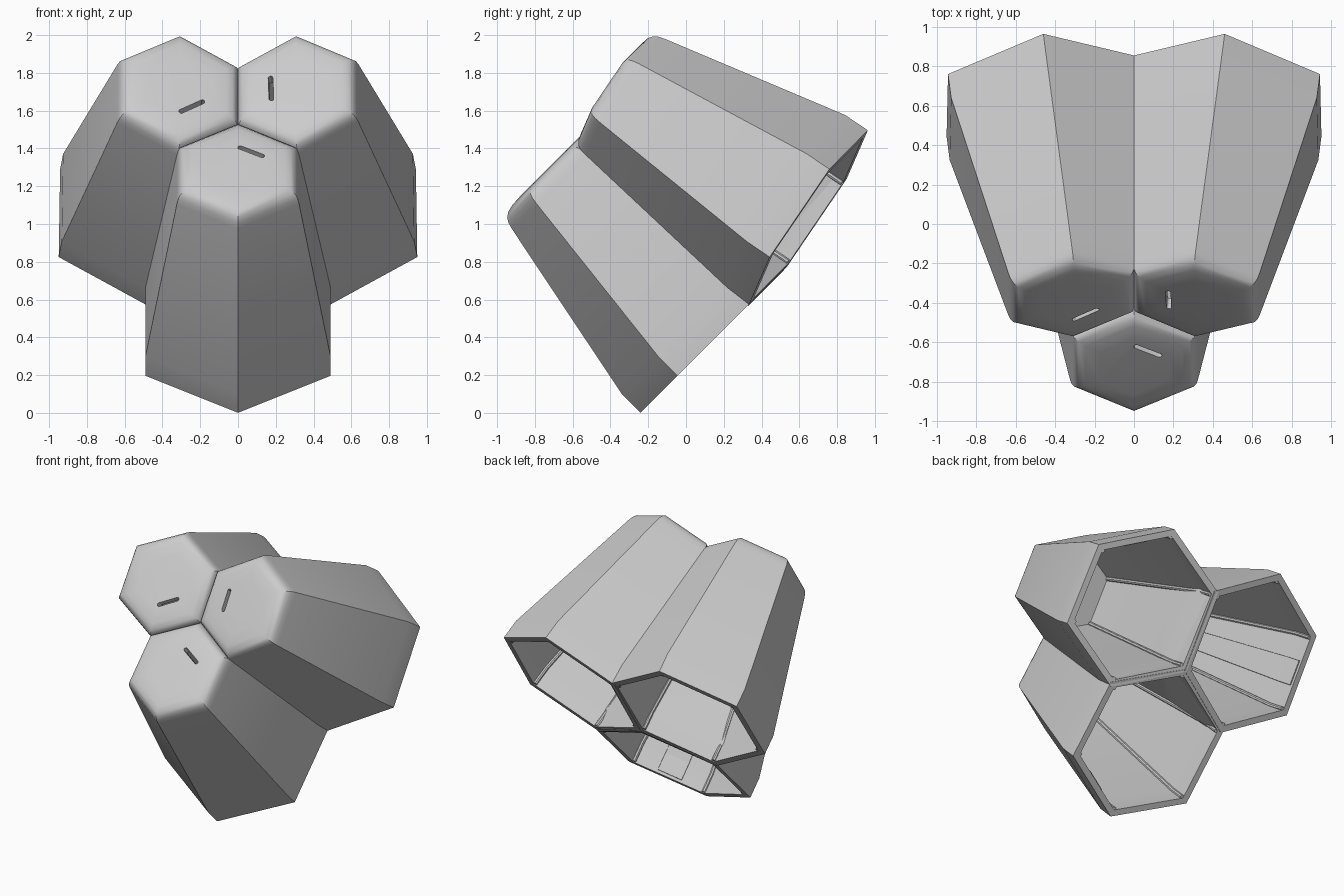
import bpy, bmesh, math
from mathutils import Matrix, Vector

if "Cube" in bpy.data.objects:
    bpy.data.objects.remove(bpy.data.objects["Cube"], do_unlink=True)

# Single plain grey
grey = bpy.data.materials.new("light_grey")
grey.use_nodes = True
colour = (0.6, 0.6, 0.6, 1)
grey.diffuse_color = colour
grey.node_tree.nodes["Principled BSDF"].inputs["Base Color"].default_value = colour

RIM, BEND, TOP = 0.17, 0.315, 1.43   # heights along a cup's own axis


def hexagon(s, r):
    """Six corners at height s: a touch wide at the rim, drifting to the cluster centre."""
    f = min(max((s - BEND) / (TOP - BEND), 0), 1)
    wide = 1.023 - 0.023 * f
    mid = 0.384 + 0.028 * f
    return [Vector((r * wide * math.cos(a), mid + r * math.sin(a), s))
            for a in (math.radians(30 + 60 * k) for k in range(6))]


def new_object(name, bm):
    bmesh.ops.recalc_face_normals(bm, faces=bm.faces)
    mesh = bpy.data.meshes.new(name)
    bm.to_mesh(mesh)
    bm.free()
    mesh.materials.append(grey)
    obj = bpy.data.objects.new(name, mesh)
    bpy.context.collection.objects.link(obj)
    return obj


def loft(bm, rings):
    """Skin a stack of rings and close both ends."""
    loops = [[bm.verts.new(p) for p in ring] for ring in rings]
    for a, b in zip(loops, loops[1:]):
        for i in range(len(a)):
            j = (i + 1) % len(a)
            bm.faces.new((a[i], a[j], b[j], b[i]))
    bm.faces.new(loops[0])
    bm.faces.new(loops[-1])


# Tapered hexagonal cup: inner wall, flat rim, outer wall, rounded cap
inner = [(1.37, 0.322), (BEND, 0.502), (RIM, 0.504)]
outer = [(RIM, 0.553), (BEND, 0.553), (1.34, 0.373), (1.375, 0.364),
         (1.4, 0.35), (1.418, 0.325), (1.428, 0.285), (1.433, 0.2)]
bm = bmesh.new()
loft(bm, [hexagon(s, r) for s, r in inner + outer])
cup = new_object("cup_pattern", bm)

# Slot through the cap, with rounded ends
bm = bmesh.new()
outline = []
for k in range(12):
    a = math.radians(-82.5 + 15 * k * 2)
    end = 0.066 if math.cos(a) > 0 else -0.066
    outline.append((end + 0.013 * math.cos(a), 0.013 * math.sin(a)))
turn = Matrix.Rotation(math.radians(-28), 3, 'Z')
loft(bm, [[turn @ Vector((x, y, 0)) + Vector((0.07, 0.523, s)) for x, y in outline]
          for s in (1.3, 1.5)])
cutter = new_object("slot_cutter", bm)
cutter.hide_render = True
cut = cup.modifiers.new("slot", 'BOOLEAN')
cut.object = cutter
cut.solver = 'EXACT'
bpy.context.view_layer.update()
cup_mesh = bpy.data.meshes.new_from_object(
    cup.evaluated_get(bpy.context.evaluated_depsgraph_get()))
for helper in (cutter, cup):
    bpy.data.objects.remove(helper, do_unlink=True)

# Slim round beads along the inner corners
bm = bmesh.new()
for k in range(6):
    rings = []
    for s, r in ((RIM + 0.005, 0.498), (BEND, 0.498), (1.36, 0.32)):
        c = hexagon(s, r)[k]
        rings.append([c + Vector((0.015 * math.cos(a), 0.015 * math.sin(a), 0))
                      for a in (math.tau * i / 8 for i in range(8))])
    loft(bm, rings)
beads = new_object("bead_pattern", bm)
bead_mesh = beads.data
bpy.data.objects.remove(beads, do_unlink=True)

# Flat strip running up the middle of one inner wall
bm = bmesh.new()
rings = []
for s, r in ((RIM + 0.02, 0.504), (BEND, 0.502), (1.36, 0.324)):
    ring = []
    for offset, fractions in ((0.002, (0.33, 0.67)), (-0.009, (0.67, 0.33))):
        corners = hexagon(s, r + offset)
        ring += [corners[4].lerp(corners[5], f) for f in fractions]
    rings.append(ring)
loft(bm, rings)
strip = new_object("strip_pattern", bm)
strip_mesh = strip.data
bpy.data.objects.remove(strip, do_unlink=True)

# Three cups spun around the shared corner line
pivot = Vector((0, 0.53, 0.78))
axis = Vector((0, -0.79, 0.612)).normalized()
tilt = Matrix.Rotation(math.radians(45), 4, 'X')
for k, place in enumerate(("lower", "upper_left", "upper_right")):
    spin = (Matrix.Translation(pivot) @ Matrix.Rotation(math.tau * k / 3, 4, axis)
            @ Matrix.Translation(-pivot))
    for part, mesh in (("cup", cup_mesh), ("corner_beads", bead_mesh),
                       ("wall_strip", strip_mesh)):
        obj = bpy.data.objects.new(place + "_" + part, mesh.copy())
        bpy.context.collection.objects.link(obj)
        obj.matrix_world = spin @ tilt
        if part != "wall_strip":
            bpy.ops.object.select_all(action='DESELECT')
            obj.select_set(True)
            bpy.context.view_layer.objects.active = obj
            bpy.ops.object.shade_smooth_by_angle(angle=math.radians(35))
